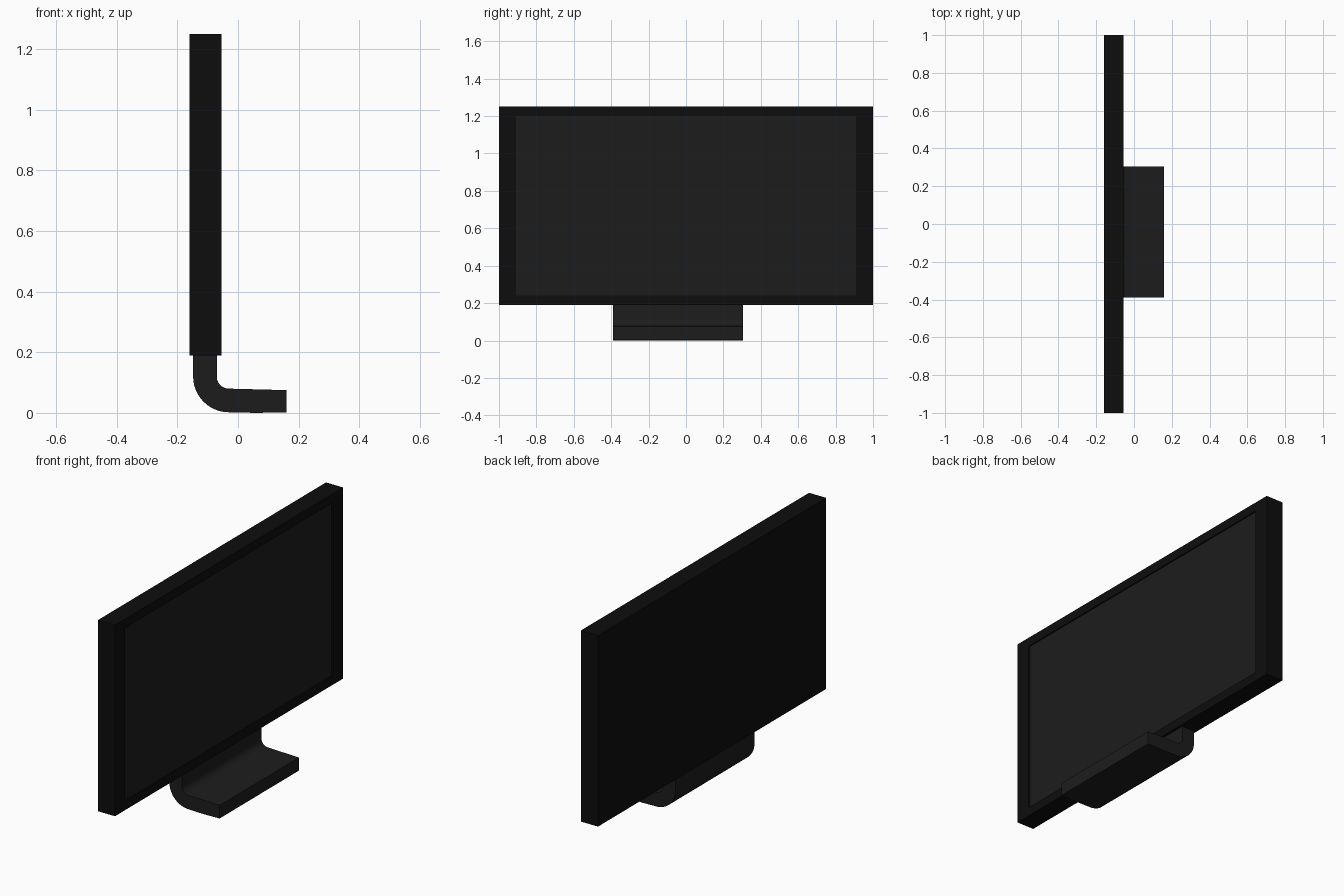
import bpy, bmesh
from math import sin, cos, pi

if "Cube" in bpy.data.objects:
    bpy.data.objects.remove(bpy.data.objects["Cube"])


def material(name, v):
    m = bpy.data.materials.new(name)
    m.diffuse_color = (v, v, v, 1)
    m.use_nodes = True
    m.node_tree.nodes["Principled BSDF"].inputs["Base Color"].default_value = m.diffuse_color
    return m


def finish(name, bm, mat):
    bmesh.ops.recalc_face_normals(bm, faces=bm.faces)
    me = bpy.data.meshes.new(name)
    bm.to_mesh(me)
    bm.free()
    me.materials.append(mat)
    ob = bpy.data.objects.new(name, me)
    bpy.context.collection.objects.link(ob)
    return ob


def box(x0, x1, y0, y1, z0, z1):
    bm = bmesh.new()
    bmesh.ops.create_cube(bm, size=1)
    for v in bm.verts:
        v.co = (x1 if v.co.x > 0 else x0, y1 if v.co.y > 0 else y0, z1 if v.co.z > 0 else z0)
    return bm


black = material("casing_black", 0.004)
grey = material("dark_grey", 0.012)

# Casing with a shallow recess in its +x face
X0, X1, DEPTH = -0.16, -0.055, 0.01
SY, SZ0, SZ1 = 0.91, 0.24, 1.20
bm = box(X0, X1, -1, 1, 0.19, 1.25)
bm.normal_update()
face = max(bm.faces, key=lambda f: f.normal.x)
bmesh.ops.inset_region(bm, faces=[face], thickness=0.04)
for v in face.verts:
    v.co = (X1, SY if v.co.y > 0 else -SY, SZ1 if v.co.z > 0.72 else SZ0)
inner = bmesh.ops.extrude_discrete_faces(bm, faces=[face])["faces"][0]
bmesh.ops.translate(bm, verts=inner.verts, vec=(-DEPTH, 0, 0))
finish("casing", bm, black)

# Screen panel lying in the recess
finish("screen", box(X1 - DEPTH - 0.01, X1 - DEPTH + 0.002, -SY, SY, SZ0, SZ1), grey)

# Stand: bent plate profile swept along y
CX, CZ, RO, RI, N = -0.03, 0.12, 0.118, 0.04, 12
arc = [pi + pi / 2 * i / N for i in range(N + 1)]
profile = [(CX - RO, 0.20)]
profile += [(CX + RO * cos(a), CZ + RO * sin(a)) for a in arc]
profile += [(0.06, 0.0), (0.16, 0.002), (0.16, 0.075)]
profile += [(CX + RI * cos(a), CZ + RI * sin(a)) for a in reversed(arc)]
profile += [(CX - RI, 0.20)]
bm = bmesh.new()
face = bm.faces.new([bm.verts.new((x, -0.39, z)) for x, z in profile])
ext = bmesh.ops.extrude_face_region(bm, geom=[face])["geom"]
bmesh.ops.translate(bm, vec=(0, 0.695, 0), verts=[g for g in ext if isinstance(g, bmesh.types.BMVert)])
if face.is_valid and len([f for f in bm.faces if len(f.verts) > 4]) < 2:
    bm.faces.new([v for v in bm.verts if v.co.y < -0.38])
stand = finish("stand", bm, grey)
bpy.context.view_layer.objects.active = stand
stand.select_set(True)
bpy.ops.object.shade_smooth_by_angle(angle=0.6)
